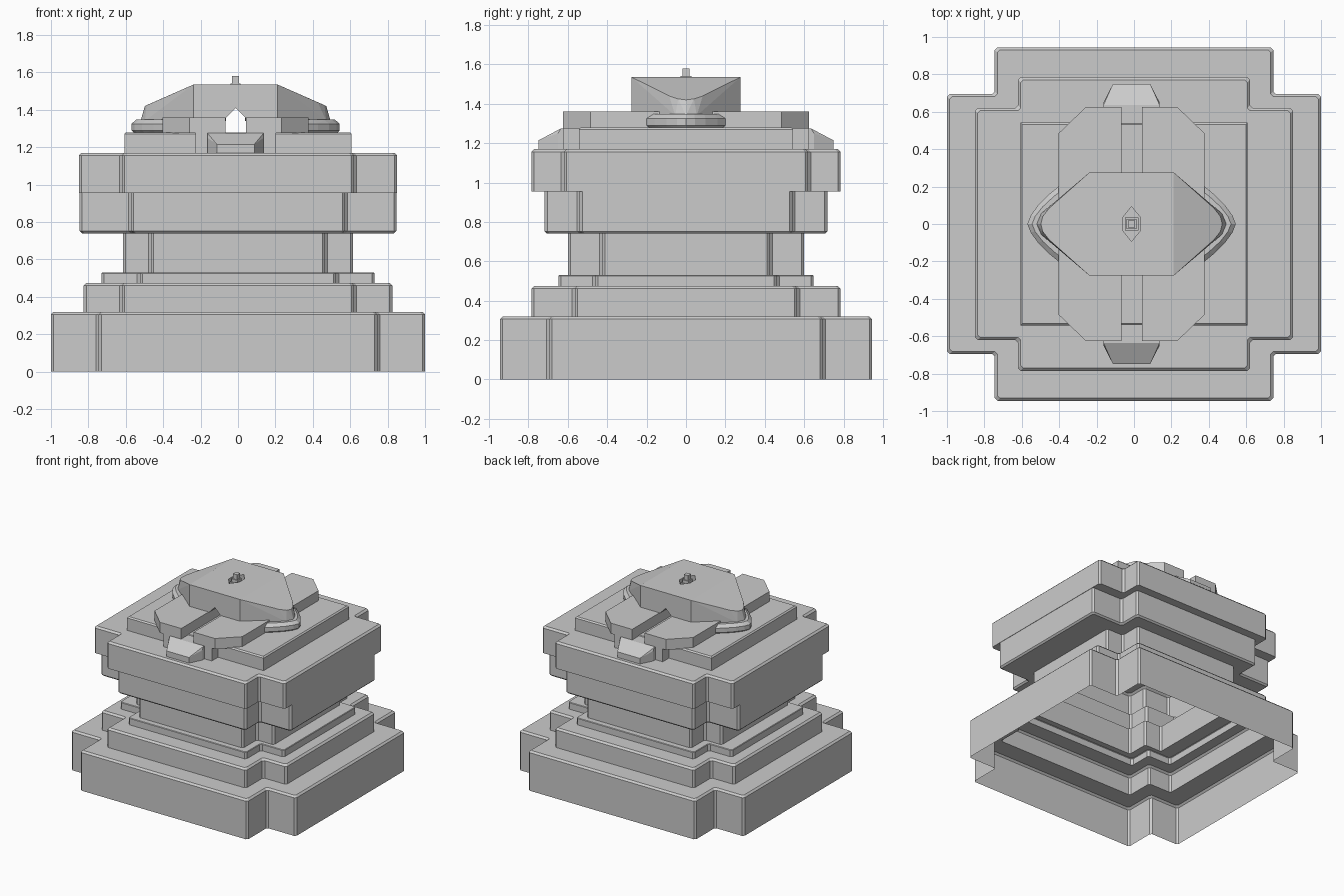
import bpy, bmesh

if "Cube" in bpy.data.objects:
    bpy.data.objects.remove(bpy.data.objects["Cube"])

CX = -0.013  # the crown parts sit slightly off centre


def finish(name, bm):
    bmesh.ops.recalc_face_normals(bm, faces=bm.faces)
    me = bpy.data.meshes.new(name)
    bm.to_mesh(me)
    bm.free()
    ob = bpy.data.objects.new(name, me)
    bpy.context.collection.objects.link(ob)
    return ob


def hull(name, pts):
    bm = bmesh.new()
    for p in pts:
        bm.verts.new(p)
    bmesh.ops.convex_hull(bm, input=bm.verts[:])
    bmesh.ops.dissolve_limit(bm, angle_limit=0.01, verts=bm.verts[:], edges=bm.edges[:])
    return finish(name, bm)


def box(name, x0, x1, y0, y1, z0, z1):
    return hull(name, [(x, y, z) for x in (x0, x1) for y in (y0, y1) for z in (z0, z1)])


def prism(name, outline, z0, z1):
    return hull(name, [(x, y, z) for x, y in outline for z in (z0, z1)])


def notched(X, Y, nx, ny, d=0.0, c=0.014):
    """Rectangle with notched corners; every corner is slightly chamfered."""
    X, Y, nx, ny = X - d, Y - d, nx - d, ny - d
    q = [(X, ny), (nx, ny), (nx, Y)]
    pts = []
    for sx, sy in ((1, 1), (-1, 1), (-1, -1), (1, -1)):
        part = [(sx * x, sy * y) for x, y in q]
        pts += part if sx * sy > 0 else part[::-1]
    out = []
    for i, (x, y) in enumerate(pts):
        for ox, oy in (pts[i - 1], pts[(i + 1) % 12]):
            L = max(abs(ox - x) + abs(oy - y), 1e-6)
            out.append((x + (ox - x) / L * c, y + (oy - y) / L * c))
    return out


# Stepped hollow body: one continuous shell, open at the bottom
# (half x, half y, notch x, notch y, z bottom, z top, bottom bevel, top bevel)
tiers = [
    (1.00, 0.945, 0.745, 0.695, 0.00, 0.32, 0, 0.014),
    (0.825, 0.785, 0.62, 0.565, 0.32, 0.475, 0, 0.014),
    (0.73, 0.648, 0.525, 0.46, 0.475, 0.53, 0, 0.004),
    (0.615, 0.60, 0.465, 0.425, 0.53, 0.74, 0, 0),
    (0.847, 0.718, 0.572, 0.54, 0.74, 0.955, 0.012, 0),
    (0.85, 0.785, 0.62, 0.62, 0.955, 1.17, 0, 0.014),
]
bm = bmesh.new()
prev = None
for X, Y, nx, ny, z0, z1, b0, b1 in tiers:
    levels = [(b0, z0)] + ([(0, z0 + b0)] if b0 else [])
    levels += ([(0, z1 - b1)] if b1 else []) + [(b1, z1)]
    for d, z in levels:
        ring = [bm.verts.new((x, y, z)) for x, y in notched(X, Y, nx, ny, d)]
        if prev:
            n = len(ring)
            for i in range(n):
                j = (i + 1) % n
                bm.faces.new((prev[i], prev[j], ring[j], ring[i]))
        prev = ring
bm.faces.new(prev)
finish("stepped_body", bm)

# Square plinth on the body, with a softened top rim
hull("top_plinth", [(sx * (0.608 - d), sy * (0.543 - d), z)
                    for sx in (1, -1) for sy in (1, -1)
                    for d, z in ((0, 1.165), (0, 1.27), (0.01, 1.28))])

# Paired slabs, their legs, and rounded pads under the cap ends
for s, side in ((-1, "left"), (1, "right")):
    out = [(0.055, 0.625), (0.245, 0.625), (0.39, 0.485)]
    prism(side + "_slab", [(CX + s * x, t * y) for x, y in out for t in (1, -1)], 1.275, 1.36)
    for t, end in ((-1, "front"), (1, "back")):
        xs = sorted((CX + s * 0.055, CX + s * 0.215))
        ys = sorted((t * 0.53, t * 0.622))
        box(side + "_" + end + "_leg", *xs, *ys, 1.165, 1.28)
    pad = [(0.10, 0.21), (0.385, 0.205), (0.44, 0.16), (0.50, 0.10), (0.54, 0.045), (0.557, 0)]
    hull(side + "_pad", [(CX + s * (x - d), t * y * (1 - d * 3), z)
                         for x, y in pad for t in (1, -1)
                         for d, z in ((0.015, 1.275), (0, 1.29), (0, 1.325), (0.025, 1.347))])

# Sloped keystones at front and back
for t, end in ((-1, "front"), (1, "back")):
    hull(end + "_keystone", [(CX + s * x, t * y, z) for s in (1, -1) for x, y, z in (
        (0.15, 0.53, 1.165), (0.15, 0.65, 1.165), (0.10, 0.748, 1.165),
        (0.15, 0.53, 1.275), (0.15, 0.635, 1.275), (0.15, 0.65, 1.25),
        (0.10, 0.748, 1.215))])

# Faceted cap with tapering noses
cap = hull("cap", [(CX + s * x, t * y, z) for s in (1, -1) for t in (1, -1) for x, y, z in (
    (0.225, 0.276, 1.535), (0.225, 0.276, 1.355),
    (0.44, 0.085, 1.44), (0.475, 0.04, 1.425), (0.485, 0, 1.42),
    (0.43, 0.10, 1.34), (0.485, 0.055, 1.34), (0.508, 0, 1.34))])

# Pointed channel under the cap and lozenge recess in its top
channel = hull("channel_cutter", [(CX + x, y, z) for y in (-0.5, 0.5) for x, z in (
    (-0.05, 1.2), (0.05, 1.2), (0.05, 1.36), (0, 1.41), (-0.05, 1.36))])
recess = prism("recess_cutter", [(CX + x, y) for x, y in (
    (0.047, 0.035), (0, 0.093), (-0.047, 0.035), (-0.047, -0.035), (0, -0.093), (0.047, -0.035))],
    1.49, 1.6)
for cutter in (channel, recess):
    mod = cap.modifiers.new(cutter.name, "BOOLEAN")
    mod.operation = "DIFFERENCE"
    mod.solver = "EXACT"
    mod.object = cutter
    cutter.hide_render = True
    cutter.hide_set(True)

# Small stepped pin in the recess
for i, (r, z) in enumerate(((0.036, 1.515), (0.027, 1.54), (0.019, 1.58))):
    box("pin_step_%d" % (i + 1), CX - r, CX + r, -r, r, 1.48, z)
